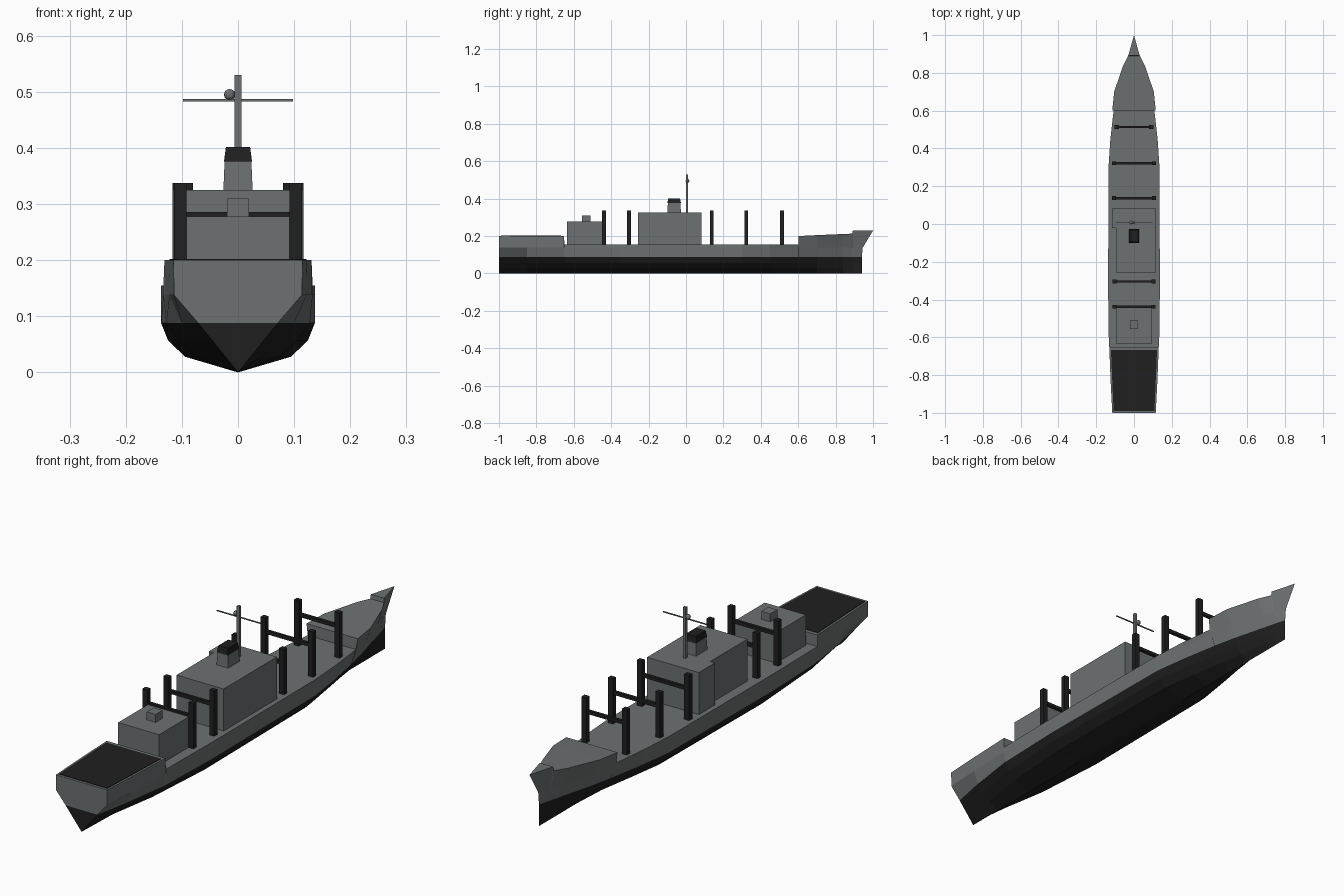
import bpy, bmesh

cube = bpy.data.objects.get("Cube")
if cube:
    bpy.data.objects.remove(cube, do_unlink=True)


def material(name, color):
    m = bpy.data.materials.new(name)
    m.use_nodes = True
    m.diffuse_color = (*color, 1)
    m.node_tree.nodes["Principled BSDF"].inputs["Base Color"].default_value = (*color, 1)
    return m


GREY = material("ship grey", (0.15, 0.165, 0.165))
BLACK = material("dull black", (0.014, 0.014, 0.014))


def finish(name, bm, *mats):
    bmesh.ops.recalc_face_normals(bm, faces=bm.faces)
    mesh = bpy.data.meshes.new(name)
    bm.to_mesh(mesh)
    bm.free()
    for m in mats:
        mesh.materials.append(m)
    obj = bpy.data.objects.new(name, mesh)
    bpy.context.collection.objects.link(obj)
    return obj


def block(name, x, y, z, mat, taper=1.0):
    """Box between (min, max) ranges; the top can be tapered."""
    bm = bmesh.new()
    bmesh.ops.create_cube(bm, size=1)
    for v in bm.verts:
        k = taper if v.co.z > 0 else 1
        v.co = [(r[0] + r[1]) / 2 + c * s * (r[1] - r[0])
                for r, c, s in zip((x, y, z), v.co, (k, k, 1))]
    return finish(name, bm, mat)


# Hull stations: y, waterline half width, bilge fullness, knuckle half width,
# deck half width, deck height
WATER, KNUCKLE, DECK = 0.088, 0.138, 0.155
STATIONS = [
    (-1.0, 0.071, 0.0, 0.114, 0.115, 0.2),
    (-0.85, 0.1, 0.25, 0.122, 0.123, 0.2),
    (-0.652, 0.128, 0.7, 0.131, 0.131, 0.2),
    (-0.65, 0.128, 0.7, 0.133, 0.133, DECK),
    (-0.35, 0.137, 1.0, 0.137, 0.137, DECK),
    (0.3, 0.132, 0.95, 0.135, 0.135, DECK),
    (0.45, 0.112, 0.75, 0.122, 0.125, DECK),
    (0.6, 0.085, 0.5, 0.1, 0.108, DECK),
    (0.602, 0.085, 0.5, 0.102, 0.115, 0.2),
    (0.7, 0.064, 0.35, 0.08, 0.105, 0.205),
    (0.84, 0.027, 0.2, 0.036, 0.057, 0.211),
    (0.89, 0.014, 0.1, 0.02, 0.031, 0.213),
    (0.892, 0.014, 0.1, 0.02, 0.03, 0.23),
    (0.94, 0.0, 0.0, 0.0, 0.0, 0.23),
]


def build_hull():
    bm = bmesh.new()
    rings = []
    for y, wl, full, kn, dk, top in STATIONS:
        half = [(0, 0)]
        for z, bilge in ((0.028, 0.69), (0.057, 0.91)):
            vee = z / WATER
            half.append((wl * (vee + (bilge - vee) * full), z))
        half += [(wl, WATER), (kn, KNUCKLE), (dk, top)]
        outline = [(-x, z) for x, z in half[:0:-1]] + half
        rake = 0.06 if dk == 0 else 0
        rings.append([bm.verts.new((x, y + rake * max(0, (z - 0.13) / 0.1), z))
                      for x, z in outline])
    n = len(rings[0])
    for a, b in zip(rings, rings[1:]):
        for i in range(n):
            j = (i + 1) % n
            bm.faces.new((a[i], a[j], b[j], b[i]))
    # transom, split at the waterline
    s = rings[0]
    bm.faces.new(s[2:n - 2])
    bm.faces.new(s[:3] + s[n - 3:])
    bmesh.ops.remove_doubles(bm, verts=bm.verts, dist=0.0001)
    for f in bm.faces:
        f.material_index = int(f.calc_center_median().z < WATER
                               and min(v.co.z for v in f.verts) < WATER - 0.01)
    finish("hull", bm, GREY, BLACK)


build_hull()

# Stern flight deck plate
bm = bmesh.new()
corners = [(-0.108, -0.99), (0.108, -0.99), (0.122, -0.668), (-0.122, -0.668)]
face = bm.faces.new([bm.verts.new((x, y, 0.2)) for x, y in corners])
up = bmesh.ops.extrude_face_region(bm, geom=[face])["geom"]
bmesh.ops.translate(bm, vec=(0, 0, 0.002),
                    verts=[g for g in up if isinstance(g, bmesh.types.BMVert)])
finish("flight_deck", bm, BLACK)

# Deckhouses
block("main_house", (-0.095, 0.116), (-0.257, 0.083), (0.15, 0.325), GREY)
block("main_house_wing", (-0.116, -0.09), (-0.02, 0.083), (0.15, 0.325), GREY)
block("aft_house", (-0.092, 0.092), (-0.635, -0.445), (0.15, 0.278), GREY)
block("aft_house_locker", (-0.02, 0.02), (-0.555, -0.51), (0.278, 0.31), GREY)

# Funnel and cap
block("funnel", (-0.026, 0.026), (-0.1, -0.027), (0.325, 0.376), GREY, 0.92)
block("funnel_cap", (-0.025, 0.025), (-0.1, -0.027), (0.376, 0.402), BLACK, 0.86)

# Mast, yard and radar ball
block("mast", (-0.006, 0.006), (0.0, 0.012), (0.325, 0.53), GREY)
block("yard", (-0.098, 0.098), (0.004, 0.008), (0.483, 0.487), GREY)
bm = bmesh.new()
bmesh.ops.create_uvsphere(bm, u_segments=12, v_segments=8, radius=0.01)
bmesh.ops.translate(bm, verts=bm.verts, vec=(-0.015, 0.008, 0.495))
finish("radar_ball", bm, GREY)

# Cargo goal posts: y position and half spacing
for i, (y, x) in enumerate([(-0.438, 0.103), (-0.305, 0.103), (0.137, 0.106),
                            (0.322, 0.106), (0.513, 0.091)], 1):
    for side, label in ((1, "left"), (-1, "right")):
        block(f"cargo_post_{i}_{label}", (side * x - 0.011, side * x + 0.011),
              (y - 0.01, y + 0.01), (0.15, 0.338), BLACK)
    block(f"cargo_beam_{i}", (-x, x), (y - 0.006, y + 0.006), (0.272, 0.286), BLACK)
